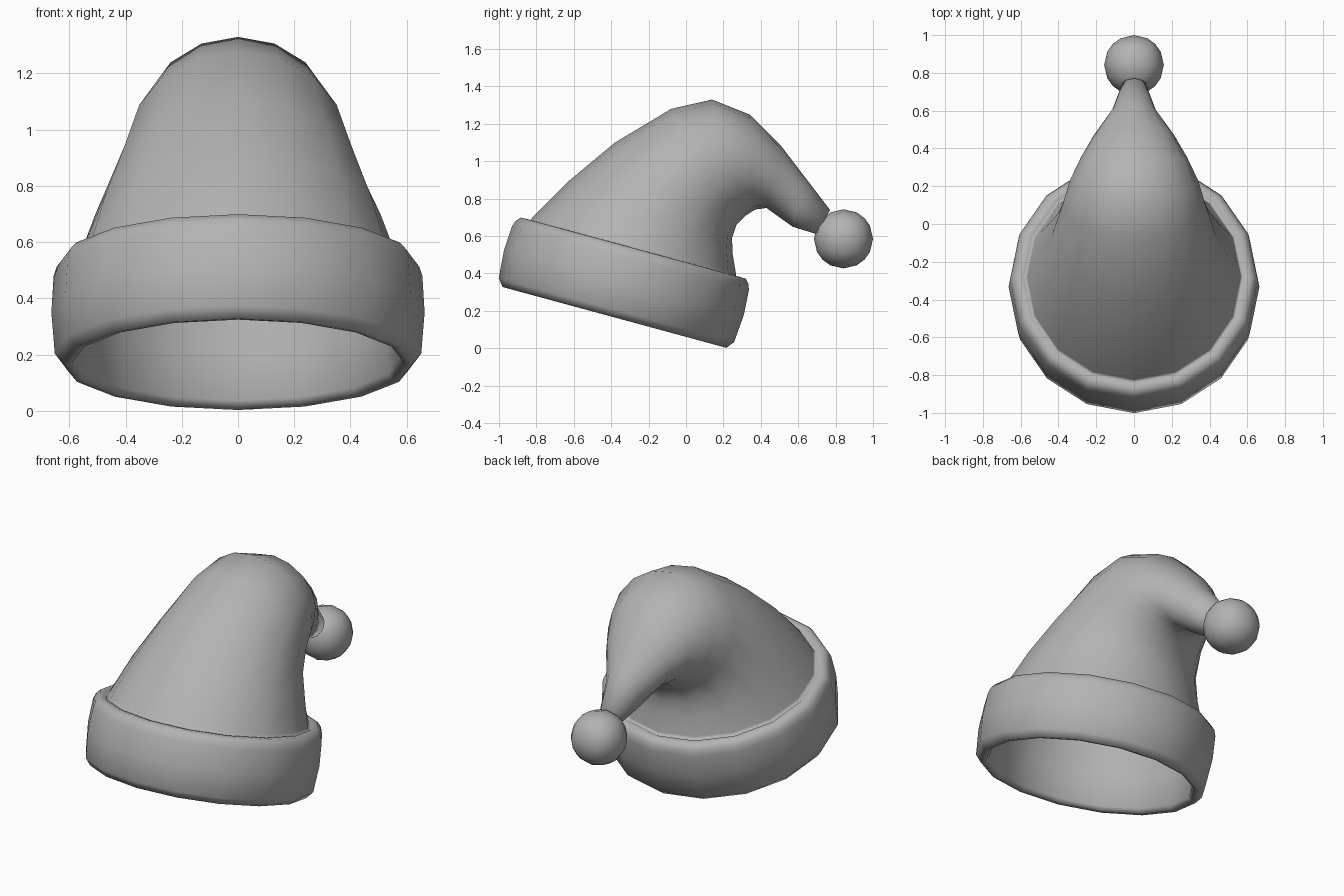
import bpy, bmesh
from math import sin, cos, pi, radians
from mathutils import Vector

cube = bpy.data.objects.get("Cube")
if cube:
    bpy.data.objects.remove(cube)

SIDES = 16
TILT = radians(15.2)
BASE = Vector((0, -0.382, 0.167))          # centre of the opening
OUT = Vector((0, -cos(TILT), sin(TILT)))   # towards the front, in the brim plane
UP = Vector((0, sin(TILT), cos(TILT)))     # brim axis

grey = bpy.data.materials.new("plain grey")
grey.use_nodes = True
colour = (0.45, 0.45, 0.45, 1)
grey.diffuse_color = colour
grey.node_tree.nodes["Principled BSDF"].inputs["Base Color"].default_value = colour


def finish(name, bm):
    bmesh.ops.recalc_face_normals(bm, faces=bm.faces)
    mesh = bpy.data.meshes.new(name)
    bm.to_mesh(mesh)
    bm.free()
    mesh.materials.append(grey)
    mesh.shade_smooth()
    obj = bpy.data.objects.new(name, mesh)
    bpy.context.collection.objects.link(obj)
    return obj


def brim_ring(radius, height):
    return BASE + UP * height, OUT * radius, radius


def bend_ring(fy, fz, by, bz, width):
    front, back = Vector((0, fy, fz)), Vector((0, by, bz))
    return (front + back) / 2, (front - back) / 2, width


# One skin, given as rings of (centre, front half-axis, half-width):
# lining and folded brim, then the cone turning over to the tip
lining = [brim_ring(r, h) for r, h in ((0.564, 0.38), (0.57, 0.2), (0.578, 0.022))]
brim = [brim_ring(r, h) for r, h in (
    (0.592, 0.002), (0.62, -0.002), (0.652, 0.038), (0.664, 0.19), (0.656, 0.325),
    (0.645, 0.358), (0.624, 0.382), (0.585, 0.383), (0.574, 0.374))]
cone = [brim_ring(0.565, 0.395)] + [bend_ring(*r) for r in (
    (-0.62, 0.90, 0.250, 0.50, 0.507),
    (-0.38, 1.10, 0.246, 0.59, 0.437),
    (-0.08, 1.28, 0.27, 0.66, 0.38),
    (0.14, 1.33, 0.32, 0.71, 0.34),
    (0.34, 1.25, 0.37, 0.742, 0.28),
    (0.51, 1.08, 0.43, 0.75, 0.213),
    (0.64, 0.91, 0.57, 0.65, 0.115),
    (0.77, 0.74, 0.70, 0.61, 0.065))]

bm = bmesh.new()
loops = []
for centre, axis, width in lining + brim + cone:
    angles = [2 * pi * i / SIDES for i in range(SIDES)]
    loops.append([bm.verts.new(centre + axis * cos(a) + Vector((width * sin(a), 0, 0)))
                  for a in angles])
for low, high in zip(loops, loops[1:]):
    for i in range(SIDES):
        j = (i + 1) % SIDES
        bm.faces.new((low[i], low[j], high[j], high[i]))
bm.faces.new(loops[-1])
finish("hat", bm)

# Ball on the tip: a subdivided cube pushed out to a sphere
bm = bmesh.new()
bmesh.ops.create_cube(bm, size=2)
bmesh.ops.subdivide_edges(bm, edges=bm.edges[:], cuts=3, use_grid_fill=True)
for v in bm.verts:
    v.co = v.co.normalized() * 0.158
ball = finish("pompom", bm)
ball.location = (0, 0.842, 0.585)
